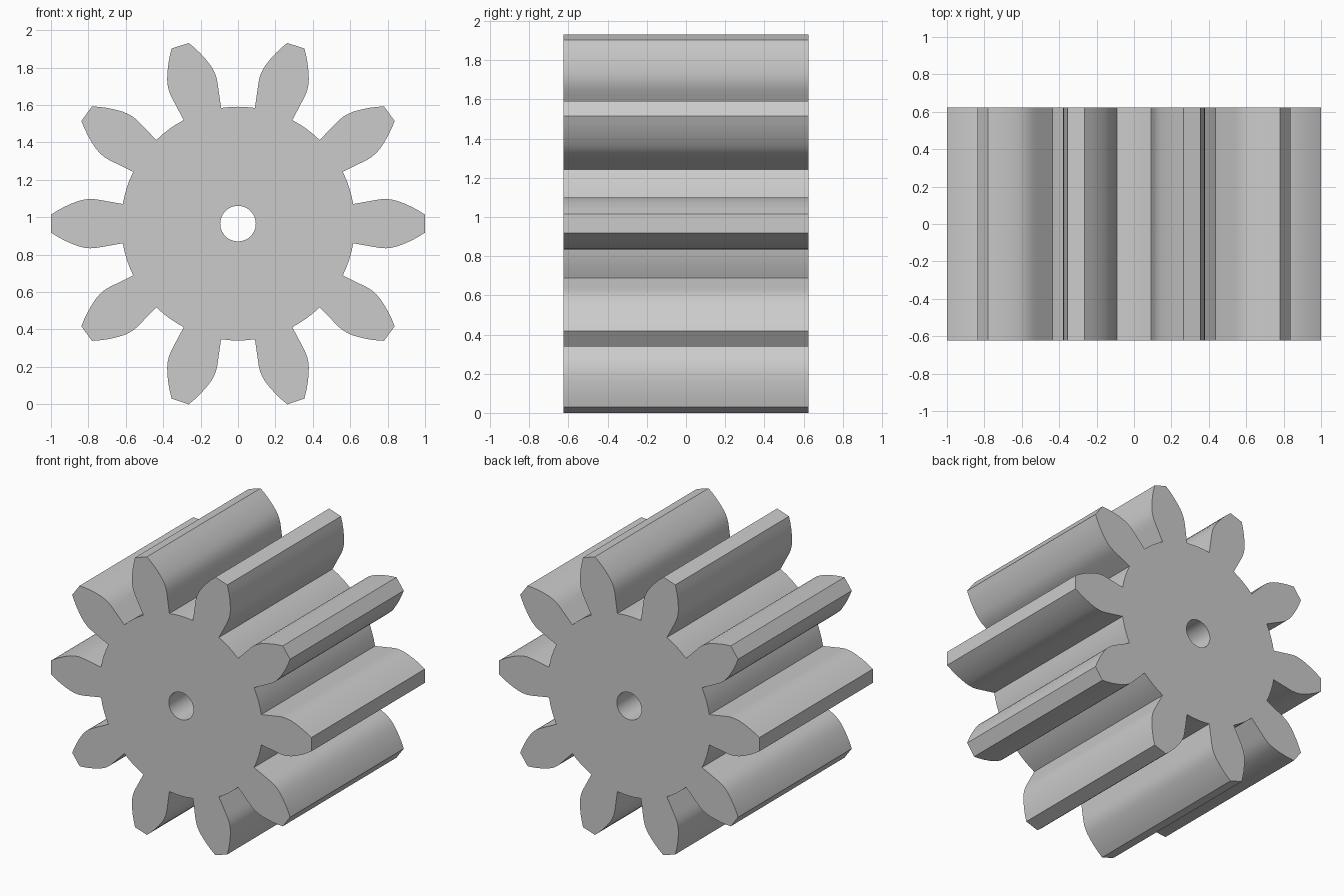
import bpy, bmesh
from math import sin, cos, pi, radians, atan2
from mathutils import Vector

if "Cube" in bpy.data.objects:
    bpy.data.objects.remove(bpy.data.objects["Cube"])

TEETH, CZ, HALF_Y = 10, 0.966, 0.624
ROOT_R, HOLE_R = 0.625, 0.095

# one tooth flank: (distance from the axis, half width), root to tip
FLANK = [(0.616, 0.105), (0.73, 0.125), (0.76, 0.130), (0.79, 0.132), (0.82, 0.129),
         (0.85, 0.122), (0.89, 0.107), (0.93, 0.089), (0.965, 0.070), (1.0, 0.048)]


def turn(r, w, a):
    return (r * cos(a) - w * sin(a), r * sin(a) + w * cos(a))


# gear outline: tooth flanks joined by root arcs
outline = []
pitch = 2 * pi / TEETH
base = atan2(FLANK[0][1], FLANK[0][0])
for i in range(TEETH):
    a = i * pitch
    outline += [turn(r, -w, a) for r, w in FLANK]
    outline += [turn(r, w, a) for r, w in reversed(FLANK)]
    for k in (1, 2, 3):
        t = a + base + (pitch - 2 * base) * k / 4
        outline.append((ROOT_R * cos(t), ROOT_R * sin(t)))
hole = [(HOLE_R * cos(2 * pi * i / 48), HOLE_R * sin(2 * pi * i / 48)) for i in range(48)]

# fill the profile with its shaft hole and extrude it along y
bm = bmesh.new()
edges = []
for loop in (outline, hole):
    vs = [bm.verts.new((x, -HALF_Y, z + CZ)) for x, z in loop]
    edges += [bm.edges.new((vs[i - 1], vs[i])) for i in range(len(vs))]
bmesh.ops.triangle_fill(bm, edges=edges, use_beauty=True, use_dissolve=False,
                        normal=Vector((0, -1, 0)))
ext = bmesh.ops.extrude_face_region(bm, geom=bm.faces[:], use_keep_orig=True)
bmesh.ops.translate(bm, vec=(0, 2 * HALF_Y, 0),
                    verts=[g for g in ext["geom"] if isinstance(g, bmesh.types.BMVert)])
bmesh.ops.recalc_face_normals(bm, faces=bm.faces[:])

mesh = bpy.data.meshes.new("spur_gear")
bm.to_mesh(mesh)
bm.free()
gear = bpy.data.objects.new("spur_gear", mesh)
bpy.context.collection.objects.link(gear)
bpy.context.view_layer.objects.active = gear
gear.select_set(True)
bpy.ops.object.shade_smooth_by_angle(angle=radians(25))
